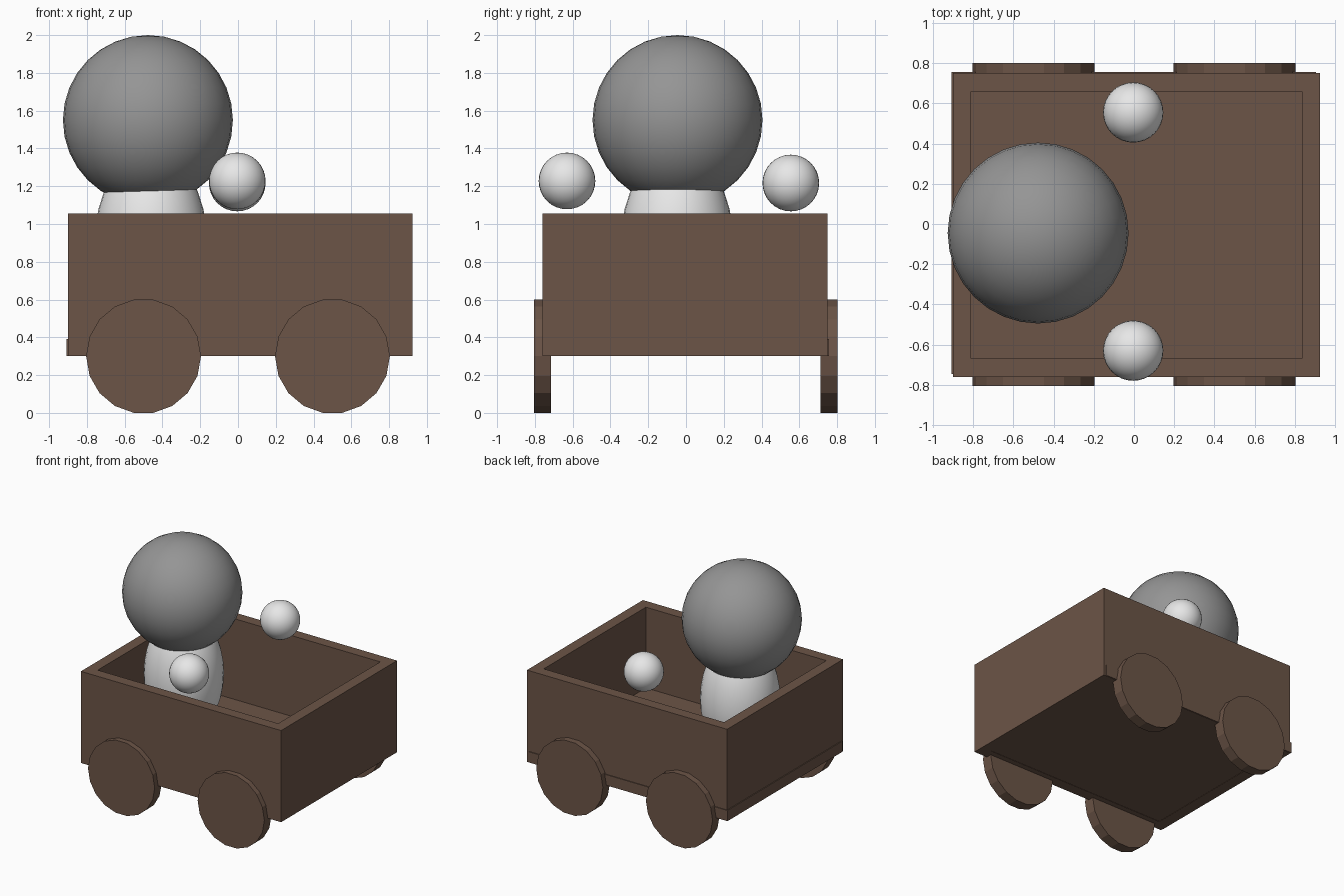
import bpy, bmesh, math
from mathutils import Matrix, Vector

cube = bpy.data.objects.get("Cube")
if cube:
    bpy.data.objects.remove(cube, do_unlink=True)


def material(name, rgb):
    mat = bpy.data.materials.new(name)
    mat.use_nodes = True
    colour = (*rgb, 1)
    mat.diffuse_color = colour
    bsdf = mat.node_tree.nodes["Principled BSDF"]
    bsdf.inputs["Base Color"].default_value = colour
    return mat


brown = material("brown wood", (0.15, 0.09, 0.063))
grey = material("grey", (0.3, 0.3, 0.3))
white = material("white", (0.8, 0.8, 0.8))


def add_object(name, bm, mat, smooth=False):
    mesh = bpy.data.meshes.new(name)
    for face in bm.faces:
        face.smooth = smooth
    bm.to_mesh(mesh)
    bm.free()
    mesh.materials.append(mat)
    obj = bpy.data.objects.new(name, mesh)
    bpy.context.collection.objects.link(obj)
    return obj


def box(low, high):
    low, high = Vector(low), Vector(high)
    bm = bmesh.new()
    place = Matrix.Translation((low + high) / 2) @ Matrix.Diagonal((*(high - low), 1))
    bmesh.ops.create_cube(bm, size=1, matrix=place)
    return bm


def ball(name, centre, radii, mat):
    bm = bmesh.new()
    place = Matrix.Translation(centre) @ Matrix.Diagonal((*radii, 1))
    bmesh.ops.create_uvsphere(bm, u_segments=32, v_segments=16, radius=1, matrix=place)
    return add_object(name, bm, mat, smooth=True)


# Cart walls: an open-ended box thickened inwards
bm = box((-0.9, -0.76, 0.3), (0.925, 0.75, 1.055))
ends = [f for f in bm.faces if abs(f.normal.z) > 0.5]
bmesh.ops.delete(bm, geom=ends, context='FACES_ONLY')
walls = add_object("cart_walls", bm, brown)
solid = walls.modifiers.new("thickness", 'SOLIDIFY')
solid.thickness = 0.09
solid.offset = -1
solid.use_even_offset = True

# Cart floor, standing slightly proud at two sides
add_object("cart_floor", box((-0.907, -0.745, 0.302), (0.905, 0.756, 0.39)), brown)

# Four disc wheels with flat facets
for end, x in (("right", -0.5), ("left", 0.5)):
    for side, y in (("front", -0.76), ("back", 0.757)):
        bm = bmesh.new()
        place = Matrix.Translation((x, y, 0.3)) @ Matrix.Rotation(math.pi / 2, 4, 'X') @ Matrix.Rotation(math.pi / 2, 4, 'Z')
        bmesh.ops.create_cone(bm, cap_ends=True, segments=18, radius1=0.304,
                              radius2=0.304, depth=0.09, matrix=place)
        lowest = min(v.co.z for v in bm.verts)
        if lowest < 0:
            bmesh.ops.rotate(bm, verts=bm.verts, cent=(x, y, 0.3),
                             matrix=Matrix.Rotation(math.pi / 18, 3, 'Y'))
        add_object(f"{side}_{end}_wheel", bm, brown)

# Rider: body, head and two floating hands
ball("body", (-0.461, -0.047, 0.89), (0.3, 0.3, 0.5), white)
ball("head", (-0.477, -0.045, 1.55), (0.45, 0.45, 0.45), grey)
ball("right_hand", (-0.004, -0.63, 1.228), (0.15, 0.15, 0.15), white)
ball("left_hand", (-0.004, 0.555, 1.217), (0.15, 0.15, 0.15), white)
